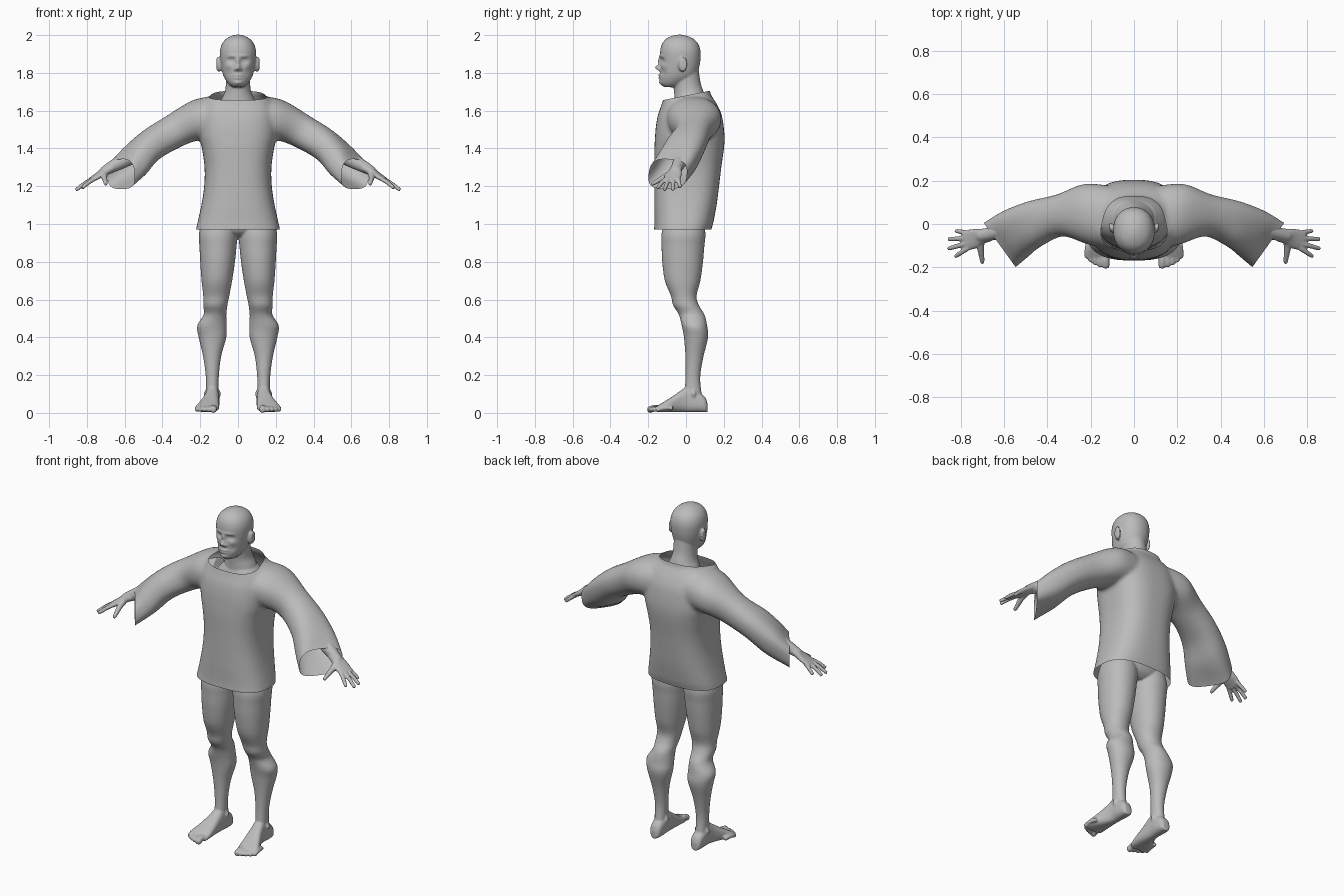
import bpy, bmesh, math
from mathutils import Vector

grey = bpy.data.materials.new("plain grey")
grey.diffuse_color = (0.5, 0.5, 0.5, 1)


def smooth_rings(rings, steps=5):
    """Catmull-Rom interpolation between cross-sections."""
    out = []
    for i in range(len(rings) - 1):
        a, b, c, d = (rings[max(i - 1, 0)], rings[i], rings[i + 1],
                      rings[min(i + 2, len(rings) - 1)])
        for k in range(steps):
            t = k / steps
            out.append([0.5 * (2 * q + (r - p) * t + (2 * p - 5 * q + 4 * r - s) * t * t
                               + (3 * q - p - 3 * r + s) * t ** 3)
                        for p, q, r, s in zip(a, b, c, d)])
    return out + [list(rings[-1])]


def loft(bm, rings, side=1, segs=40):
    """Closed skin through rings: centre(3), half axis A(3), half axis B(3), exponent."""
    loops = []
    for r in smooth_rings(rings):
        c, a, b, n = Vector(r[:3]), Vector(r[3:6]), Vector(r[6:9]), r[9]
        loop = []
        for k in range(segs):
            t = 2 * math.pi * k / segs
            u, v = math.cos(t), math.sin(t)
            p = c + a * math.copysign(abs(u) ** (2 / n), u) + b * math.copysign(abs(v) ** (2 / n), v)
            loop.append(bm.verts.new((p.x * side, p.y, p.z)))
        loops.append(loop)
    for l0, l1 in zip(loops, loops[1:]):
        for k in range(segs):
            j = (k + 1) % segs
            bm.faces.new((l0[k], l0[j], l1[j], l1[k]))
    bm.faces.new(loops[0])
    bm.faces.new(loops[-1])


def flat(z, cx, rx, cy, ry, n=2.0):
    """Horizontal ring."""
    return (cx, cy, z, rx, 0, 0, 0, ry, 0, n)


def tube(bm, pts, side=1):
    """Round limb through (x, y, z, radius) points with a rounded tip."""
    end, prev = Vector(pts[-1][:3]), Vector(pts[-2][:3])
    tip = end + (end - prev).normalized() * pts[-1][3] * 0.7
    pts = list(pts) + [(*tip, pts[-1][3] * 0.55)]
    rings = []
    for i, p in enumerate(pts):
        d = (Vector(pts[min(i + 1, len(pts) - 1)][:3]) - Vector(pts[max(i - 1, 0)][:3])).normalized()
        a = d.cross(Vector((0, 0, 1))).normalized()
        b = a.cross(d)
        rings.append((*p[:3], *(a * p[3]), *(b * p[3]), 2))
    loft(bm, rings, side, 20)


def fuse(name, bm, voxel, rounds):
    """Fuse overlapping closed skins into one smooth surface."""
    bmesh.ops.recalc_face_normals(bm, faces=bm.faces[:])
    me = bpy.data.meshes.new(name)
    bm.to_mesh(me)
    bm.free()
    ob = bpy.data.objects.new(name, me)
    bpy.context.collection.objects.link(ob)
    m = ob.modifiers.new("fuse", 'REMESH')
    m.mode, m.voxel_size = 'VOXEL', voxel
    s = ob.modifiers.new("soften", 'SMOOTH')
    s.factor, s.iterations = 0.5, rounds
    dg = bpy.context.evaluated_depsgraph_get()
    done = bpy.data.meshes.new_from_object(ob.evaluated_get(dg))
    ob.modifiers.clear()
    ob.data = done
    done.materials.clear()
    done.materials.append(grey)
    for p in done.polygons:
        p.use_smooth = True
        p.material_index = 0
    return ob


# ---------- tunic ----------
bm = bmesh.new()
loft(bm, [flat(z, 0, rx, cy, ry, 2.7) for z, rx, cy, ry in (
    (.90, .228, -.02, .146), (.97, .222, -.018, .151), (1.0, .216, -.012, .155),
    (1.1, .194, -.003, .165), (1.2, .179, .004, .171), (1.3, .177, .010, .177),
    (1.4, .191, .017, .184), (1.46, .205, .02, .184), (1.52, .208, .02, .179),
    (1.58, .205, .02, .168), (1.63, .190, .018, .148), (1.665, .168, .012, .132),
    (1.69, .136, .004, .126), (1.75, .122, 0, .122))], segs=64)
for side in (1, -1):
    loft(bm, [
        (.10, .03, 1.56, 0, .145, 0, 0, 0, .118, 2.2),
        (.22, .045, 1.55, .01, .14, 0, .012, 0, .108, 2.2),
        (.34, .04, 1.49, .01, .097, 0, .045, 0, .078, 2.2),
        (.46, .0, 1.418, .02, .106, 0, .042, 0, .074, 2.3),
        (.545, -.045, 1.335, .047, .108, 0, .036, 0, .078, 2.6),
        (.62, -.097, 1.262, .072, .102, 0, .014, 0, .069, 3.2),
        (.69, -.147, 1.20, .074, .105, 0, .012, 0, .069, 3.2)], side)
tunic = fuse("tunic", bm, 0.011, 6)

# open the hem, the collar and both cuffs
bm = bmesh.new()
bm.from_mesh(tunic.data)
for co, no in (((0, 0, .97), (0, 0, -1)), ((0, 0, 1.680), (0, -.2, 1)),
               ((.62, -.097, 1.262), (.81, -.585, 0)), ((-.62, -.097, 1.262), (-.81, -.585, 0))):
    bmesh.ops.bisect_plane(bm, geom=bm.verts[:] + bm.edges[:] + bm.faces[:],
                           plane_co=co, plane_no=no, clear_outer=True)
bm.to_mesh(tunic.data)
bm.free()

# ---------- body ----------
bm = bmesh.new()
# trunk
loft(bm, [flat(z, 0, rx, cy, ry, 2.3) for z, rx, cy, ry in (
    (.935, .06, -.01, .07), (.97, .15, -.01, .105), (1.05, .165, -.005, .115),
    (1.2, .14, .0, .11), (1.4, .165, .01, .125), (1.55, .16, .02, .11), (1.64, .10, .025, .085))])
# neck
loft(bm, [flat(z, 0, rx, cy, ry) for z, rx, cy, ry in (
    (1.60, .11, .03, .09), (1.66, .088, .022, .083), (1.70, .07, .015, .078),
    (1.75, .064, .005, .072), (1.84, .066, -.002, .066))])
# head
loft(bm, [flat(z, 0, rx, cy, ry, 2.15) for z, rx, cy, ry in (
    (1.724, .026, -.08, .034), (1.732, .04, -.074, .05), (1.748, .056, -.065, .069),
    (1.775, .073, -.046, .092), (1.80, .082, -.038, .099), (1.84, .090, -.032, .104),
    (1.88, .095, -.030, .107), (1.92, .095, -.030, .106), (1.955, .084, -.031, .095),
    (1.98, .063, -.033, .073), (1.995, .036, -.034, .043), (2.002, .012, -.035, .015))], segs=48)

for side in (1, -1):
    # ear
    loft(bm, [(x, y, z, 0, ry, 0, 0, 0, rz, 2) for x, y, z, ry, rz in (
        (.08, -.026, 1.842, .016, .028), (.098, -.020, 1.844, .021, .037),
        (.110, -.014, 1.847, .021, .037), (.114, -.012, 1.848, .012, .024))], side, 24)
    # leg
    loft(bm, [flat(*r, 2.1) for r in (
        (1.03, .10, .085, -.01, .10), (.95, .105, .102, -.013, .116), (.88, .106, .098, -.016, .113),
        (.80, .108, .092, -.018, .108), (.70, .112, .081, -.018, .094), (.62, .115, .069, -.012, .068),
        (.57, .120, .064, .0, .068), (.52, .122, .060, .030, .068), (.46, .138, .078, .045, .067),
        (.40, .135, .073, .053, .064), (.30, .137, .048, .045, .048), (.20, .136, .035, .037, .039),
        (.12, .136, .033, .037, .043), (.06, .136, .034, .045, .048))], side)
    # kneecap
    loft(bm, [flat(z, .118, r, -.035, r) for z, r in
              ((.545, .015), (.57, .031), (.60, .038), (.63, .031), (.65, .015))], side, 24)
    # foot
    loft(bm, [(cx, y, h / 2 + .004, rx, 0, 0, 0, 0, h / 2, 2.6) for y, cx, rx, h in (
        (.114, .135, .018, .045), (.10, .135, .032, .08), (.06, .135, .037, .11),
        (.01, .136, .036, .135), (-.03, .141, .041, .112), (-.08, .151, .052, .078),
        (-.125, .161, .061, .05), (-.155, .163, .058, .032))], side)
    # ankle bones
    for x in (.103, .169):
        loft(bm, [flat(z, x, r, .04, r) for z, r in ((.08, .006), (.10, .013), (.12, .006))], side, 16)
    # toes
    for x0, x1, y1, r in ((.122, .130, -.192, .018), (.149, .156, -.190, .0125), (.170, .178, -.181, .012),
                          (.190, .199, -.168, .012), (.208, .217, -.150, .012)):
        tube(bm, ((x0, y1 + .08, .024, r), (x1, y1 + .03, .026, r * .95), (x1, y1, .017, r)), side)
    # arm
    tube(bm, ((.15, .045, 1.57, .06), (.25, .05, 1.53, .058), (.36, .045, 1.468, .048),
              (.47, .015, 1.405, .042), (.56, -.015, 1.36, .043), (.70, -.055, 1.285, .027)), side)
    # palm
    loft(bm, [(.67, -.05, 1.30, .008, .031, 0, .012, 0, .02, 2.2),
              (.705, -.057, 1.28, .01, .034, 0, .012, 0, .018, 2.3),
              (.74, -.068, 1.256, .012, .044, 0, .009, 0, .014, 2.4),
              (.782, -.078, 1.230, .010, .044, 0, .007, 0, .010, 2.6)], side)
    # fingers, little finger first
    for b, t in (((.765, -.042, 1.24), (.820, -.032, 1.196)), ((.77, -.065, 1.24), (.853, -.070, 1.184)),
                 ((.77, -.089, 1.238), (.854, -.113, 1.183)), ((.765, -.110, 1.236), (.822, -.148, 1.193))):
        m = [(p + q) / 2 for p, q in zip(b, t)]
        tube(bm, ((*b, .0118), (m[0], m[1], m[2] + .003, .0112), (*t, .0095)), side)
    # thumb
    tube(bm, ((.705, -.07, 1.272, .018), (.708, -.115, 1.248, .0155),
              (.703, -.150, 1.228, .0125), (.700, -.177, 1.212, .010)), side)
body = fuse("body", bm, 0.0056, 2)

# facial relief: x, z, width, height, depth (mirrored when x > 0)
relief = [(0, 1.862, .010, .020, .013), (0, 1.828, .012, .014, .028), (.014, 1.819, .008, .008, .012),
          (.036, 1.866, .019, .012, -.014), (.036, 1.866, .012, .006, .006), (.030, 1.889, .026, .008, .005),
          (0, 1.788, .023, .006, .010), (0, 1.773, .020, .006, .009), (0, 1.747, .022, .013, .009),
          (.052, 1.835, .018, .014, .005), (.048, 1.800, .016, .018, -.004)]
relief += [(-r[0], *r[1:]) for r in relief if r[0] > 0]
for v in body.data.vertices:
    x, y, z = v.co
    if z > 1.715 and y < -.06:
        w = min(1, (-.06 - y) / .03)
        v.co.y -= w * sum(d * math.exp(-((x - a) / sx) ** 2 - ((z - c) / sz) ** 2)
                          for a, c, sx, sz, d in relief)
